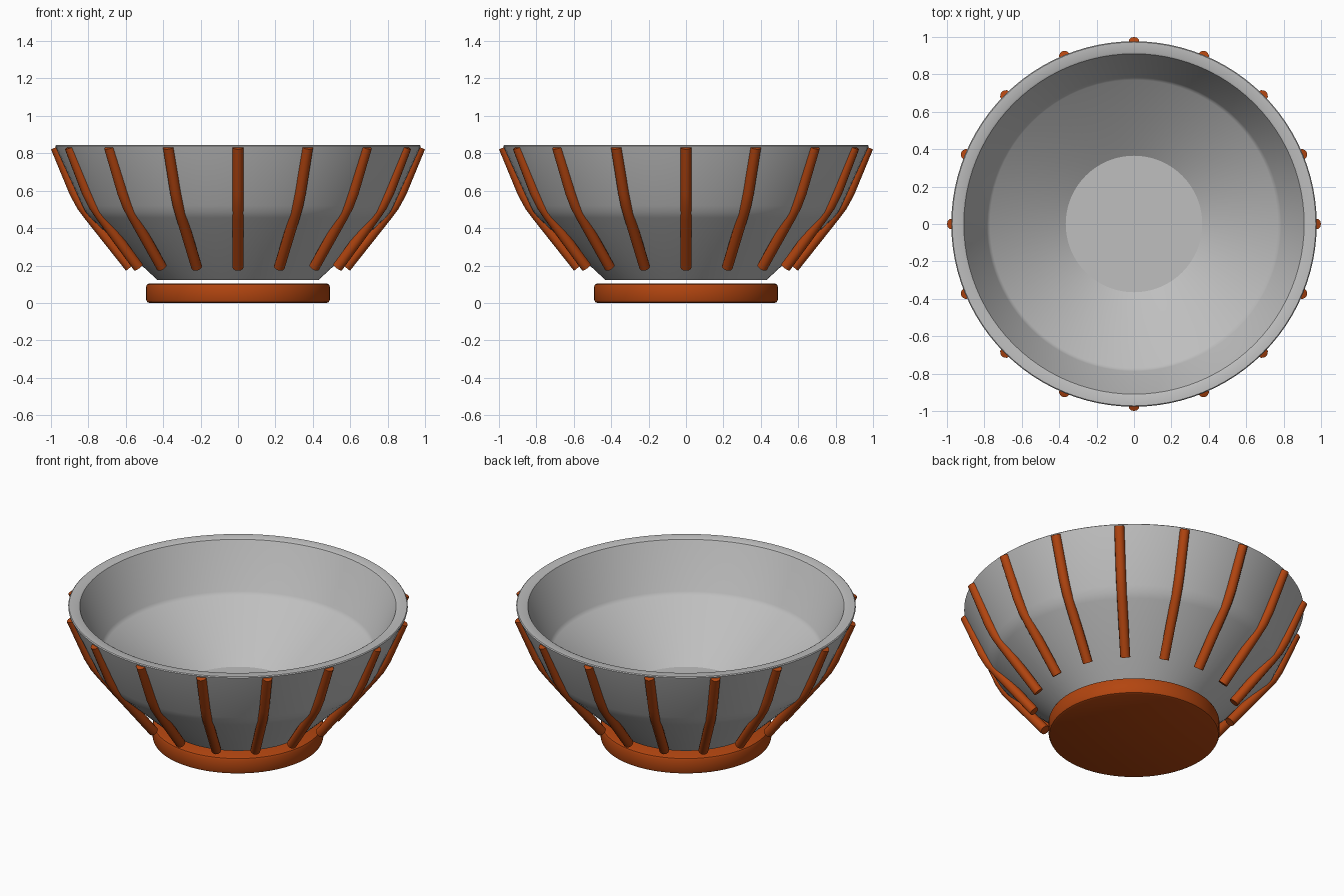
import bpy
import bmesh
import math
from mathutils import Matrix

cube = bpy.data.objects.get("Cube")
if cube:
    bpy.data.objects.remove(cube, do_unlink=True)


def make_material(name, rgb):
    mat = bpy.data.materials.new(name)
    mat.use_nodes = True
    colour = (*rgb, 1.0)
    mat.diffuse_color = colour
    mat.node_tree.nodes["Principled BSDF"].inputs["Base Color"].default_value = colour
    return mat


grey = make_material("light grey", (0.52, 0.52, 0.52))
orange = make_material("burnt orange", (0.45, 0.06, 0.005))


def link_smooth(name, mesh, angle=30):
    """Add an object and smooth it, keeping sharp edges."""
    obj = bpy.data.objects.new(name, mesh)
    bpy.context.collection.objects.link(obj)
    bpy.ops.object.select_all(action='DESELECT')
    obj.select_set(True)
    bpy.context.view_layer.objects.active = obj
    bpy.ops.object.shade_smooth_by_angle(angle=math.radians(angle))
    return obj


def lathe(name, profile, mat, steps=96):
    """Spin (radius, height) points, running from axis to axis, about z."""
    bm = bmesh.new()
    verts = [bm.verts.new((r, 0, z)) for r, z in profile]
    edges = [bm.edges.new(pair) for pair in zip(verts, verts[1:])]
    bmesh.ops.spin(bm, geom=verts + edges, cent=(0, 0, 0), axis=(0, 0, 1),
                   angle=2 * math.pi, steps=steps)
    bmesh.ops.remove_doubles(bm, verts=bm.verts, dist=1e-4)
    bmesh.ops.recalc_face_normals(bm, faces=bm.faces)
    mesh = bpy.data.meshes.new(name)
    bm.to_mesh(mesh)
    bm.free()
    mesh.materials.append(mat)
    return link_smooth(name, mesh)


# Bowl: outside wall, flat rim, inside wall, raised inner floor
lathe("bowl", [
    (0, 0.122), (0.43, 0.122), (0.79, 0.455), (0.815, 0.485), (0.833, 0.52),
    (0.975, 0.832), (0.977, 0.84), (0.972, 0.845),
    (0.92, 0.845), (0.91, 0.84), (0.905, 0.83),
    (0.787, 0.568), (0.78, 0.557), (0.77, 0.548),
    (0.365, 0.285), (0, 0.285)], grey)

# Foot: a disc with rounded edges, just below the bowl
lathe("foot", [
    (0, 0), (0.475, 0), (0.486, 0.005), (0.491, 0.016),
    (0.491, 0.088), (0.486, 0.099), (0.475, 0.104), (0, 0.104)], orange)

# Ribs: one bent rod, repeated around the bowl
path = [(0.576, 0.19), (0.79, 0.46), (0.835, 0.52), (0.873, 0.59), (0.973, 0.832)]
curve = bpy.data.curves.new("rib_path", 'CURVE')
curve.dimensions = '3D'
curve.bevel_depth = 0.029
curve.bevel_resolution = 4
curve.use_fill_caps = True
spline = curve.splines.new('POLY')
spline.points.add(len(path) - 1)
for point, (r, z) in zip(spline.points, path):
    point.co = (r, 0, z, 1)
rod = bpy.data.objects.new("rib_path", curve)
bpy.context.collection.objects.link(rod)
bpy.context.view_layer.update()
rib_mesh = bpy.data.meshes.new_from_object(
    rod.evaluated_get(bpy.context.evaluated_depsgraph_get()))
bpy.data.objects.remove(rod, do_unlink=True)

# Weld the end caps to the rod
bm = bmesh.new()
bm.from_mesh(rib_mesh)
bmesh.ops.remove_doubles(bm, verts=bm.verts, dist=1e-4)
bmesh.ops.recalc_face_normals(bm, faces=bm.faces)
bm.to_mesh(rib_mesh)
bm.free()
rib_mesh.materials.clear()
rib_mesh.materials.append(orange)

RIBS = 16
for i in range(RIBS):
    mesh = rib_mesh.copy()
    mesh.transform(Matrix.Rotation(2 * math.pi * i / RIBS, 4, 'Z'))
    link_smooth(f"rib_{i + 1}", mesh, 40)
bpy.data.meshes.remove(rib_mesh)
